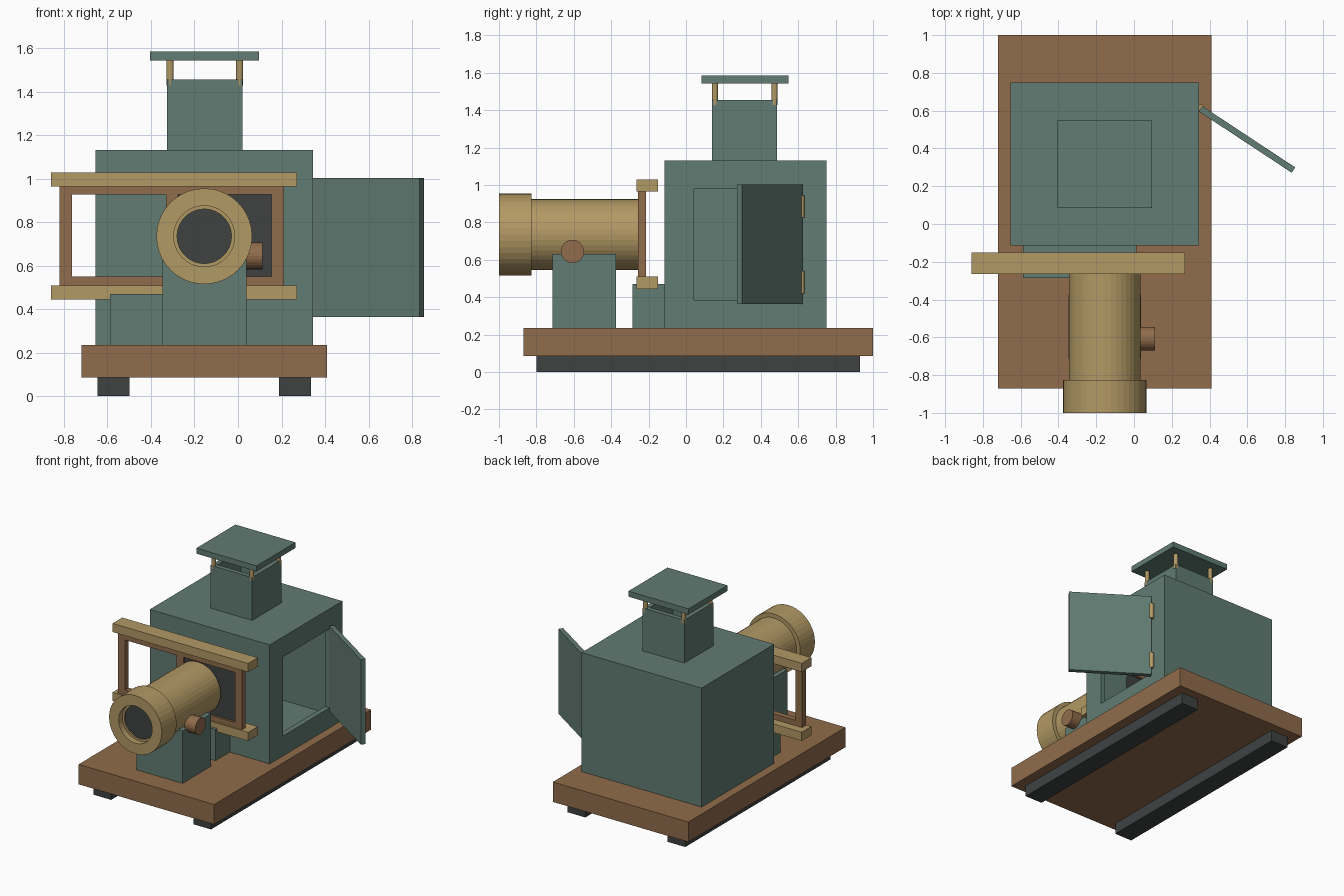
import bpy, bmesh, math
from mathutils import Matrix, Vector

if "Cube" in bpy.data.objects:
    bpy.data.objects.remove(bpy.data.objects["Cube"])


def mat(name, rgb):
    m = bpy.data.materials.new(name)
    m.diffuse_color = (*rgb, 1)
    m.use_nodes = True
    m.node_tree.nodes["Principled BSDF"].inputs["Base Color"].default_value = m.diffuse_color
    return m


GREEN = mat("green_paint", (0.12, 0.20, 0.17))
WOOD = mat("wood", (0.28, 0.15, 0.07))
BRASS = mat("brass", (0.45, 0.32, 0.13))
DARK = mat("charcoal", (0.05, 0.055, 0.055))
CX, CZ = -0.155, 0.735  # optical axis


def finish(name, bm, material):
    bmesh.ops.recalc_face_normals(bm, faces=bm.faces)
    me = bpy.data.meshes.new(name)
    bm.to_mesh(me)
    bm.free()
    ob = bpy.data.objects.new(name, me)
    bpy.context.collection.objects.link(ob)
    if material:
        me.materials.append(material)
    return ob


def box(name, x, y, z, material=None):
    bm = bmesh.new()
    bmesh.ops.create_cube(bm, size=1)
    for v in bm.verts:
        v.co = Vector([(r[0] + r[1]) / 2 + c * (r[1] - r[0]) for c, r in zip(v.co, (x, y, z))])
    return finish(name, bm, material)


def cyl(name, p, q, r, material=None, sides=24):
    p, q = Vector(p), Vector(q)
    bm = bmesh.new()
    rot = (q - p).to_track_quat('Z', 'Y').to_matrix().to_4x4()
    bmesh.ops.create_cone(bm, cap_ends=True, segments=sides, radius1=r, radius2=r,
                          depth=(q - p).length, matrix=Matrix.Translation((p + q) / 2) @ rot)
    return finish(name, bm, material)


def lathe_y(name, profile, material, sides=40):
    # closed (radius, y) profile spun about the optical axis
    bm = bmesh.new()
    rings = []
    for i in range(sides):
        a = 2 * math.pi * i / sides
        rings.append([bm.verts.new((CX + r * math.cos(a), y, CZ + r * math.sin(a))) for r, y in profile])
    n = len(profile)
    for i in range(sides):
        a, b = rings[i], rings[(i + 1) % sides]
        for j in range(n):
            k = (j + 1) % n
            bm.faces.new((a[j], a[k], b[k], b[j]))
    return finish(name, bm, material)


def cut(ob, *cutters):
    for c in cutters:
        c.hide_render = True
        c.hide_set(True)
        m = ob.modifiers.new("cut", 'BOOLEAN')
        m.operation, m.solver, m.object = 'DIFFERENCE', 'EXACT', c
    bpy.context.view_layer.update()
    me = bpy.data.meshes.new_from_object(ob.evaluated_get(bpy.context.evaluated_depsgraph_get()))
    ob.modifiers.clear()
    ob.data = me
    for c in cutters:
        bpy.data.objects.remove(c)


# base and runners
box("baseboard", (-0.72, 0.41), (-0.87, 1.0), (0.085, 0.235), WOOD)
for side, x in (("left", -0.645), ("right", 0.188)):
    box(side + "_runner", (x, x + 0.147), (-0.80, 0.93), (0, 0.085), DARK)

# hollow lamp house with door opening and light aperture
body = box("lamp_house", (-0.655, 0.345), (-0.115, 0.75), (0.235, 1.132), GREEN)
cut(body,
    box("cavity", (-0.615, 0.305), (-0.075, 0.71), (0.275, 1.092)),
    box("door_opening", (0.2, 0.5), (0.043, 0.598), (0.385, 0.98)),
    cyl("light_aperture", (CX, -0.2, CZ), (CX, 0.0, CZ), 0.165, sides=32))

# chimney, cap posts and cap
chimney = box("chimney", (-0.327, 0.02), (0.14, 0.487), (1.132, 1.455), GREEN)
cut(chimney, box("flue", (-0.292, -0.015), (0.175, 0.452), (1.14, 1.6)))
for i, x in enumerate((-0.312, 0.007)):
    for j, y in enumerate((0.155, 0.473)):
        cyl(f"cap_post_{i}{j}", (x, y, 1.427), (x, y, 1.545), 0.016, BRASS, 12)
box("chimney_cap", (-0.405, 0.096), (0.084, 0.548), (1.543, 1.585), GREEN)

# open door and its hinges
door = box("door", (0, 0.589), (-0.034, 0), (0.363, 1.003), GREEN)
door.location = (0.362, 0.624, 0)
door.rotation_euler.z = math.radians(-33.4)
for n, z in (("lower", 0.42), ("upper", 0.825)):
    cyl(n + "_hinge", (0.355, 0.617, z), (0.355, 0.617, z + 0.12), 0.017, BRASS, 12)

# slide stage: support, rails, two-window frame and slide
box("stage_support", (-0.588, 0.012), (-0.285, -0.115), (0.235, 0.47), GREEN)
for n, z in (("lower", 0.445), ("upper", 0.964)):
    box(n + "_rail", (-0.86, 0.27), (-0.265, -0.15), (z, z + 0.065), BRASS)
frame = box("slide_frame", (-0.82, 0.212), (-0.257, -0.213), (0.505, 0.97), WOOD)
cut(frame,
    box("window_left", (-0.763, -0.332), (-0.4, 0), (0.55, 0.927)),
    box("window_right", (-0.276, 0.155), (-0.4, 0), (0.55, 0.927)))
box("slide", (-0.28, 0.158), (-0.241, -0.229), (0.546, 0.93), DARK)

# lens barrel, front ring, glass, focus knob and pedestal
lathe_y("lens_barrel", [(0.19, -0.257), (0.19, -0.825), (0.22, -0.825), (0.22, -1.0), (0.14, -1.0),
                        (0.14, -0.955), (0.125, -0.955), (0.125, -0.257)], BRASS)
cyl("lens_glass", (CX, -0.945, CZ), (CX, -0.90, CZ), 0.126, DARK, 40)
cyl("focus_knob", (0.02, -0.607, 0.645), (0.112, -0.607, 0.645), 0.062, WOOD)
pedestal = box("lens_pedestal", (-0.346, 0.038), (-0.715, -0.373), (0.235, 0.63), GREEN)
cut(pedestal, cyl("barrel_seat", (CX, -0.8, CZ), (CX, -0.3, CZ), 0.188, sides=40))
